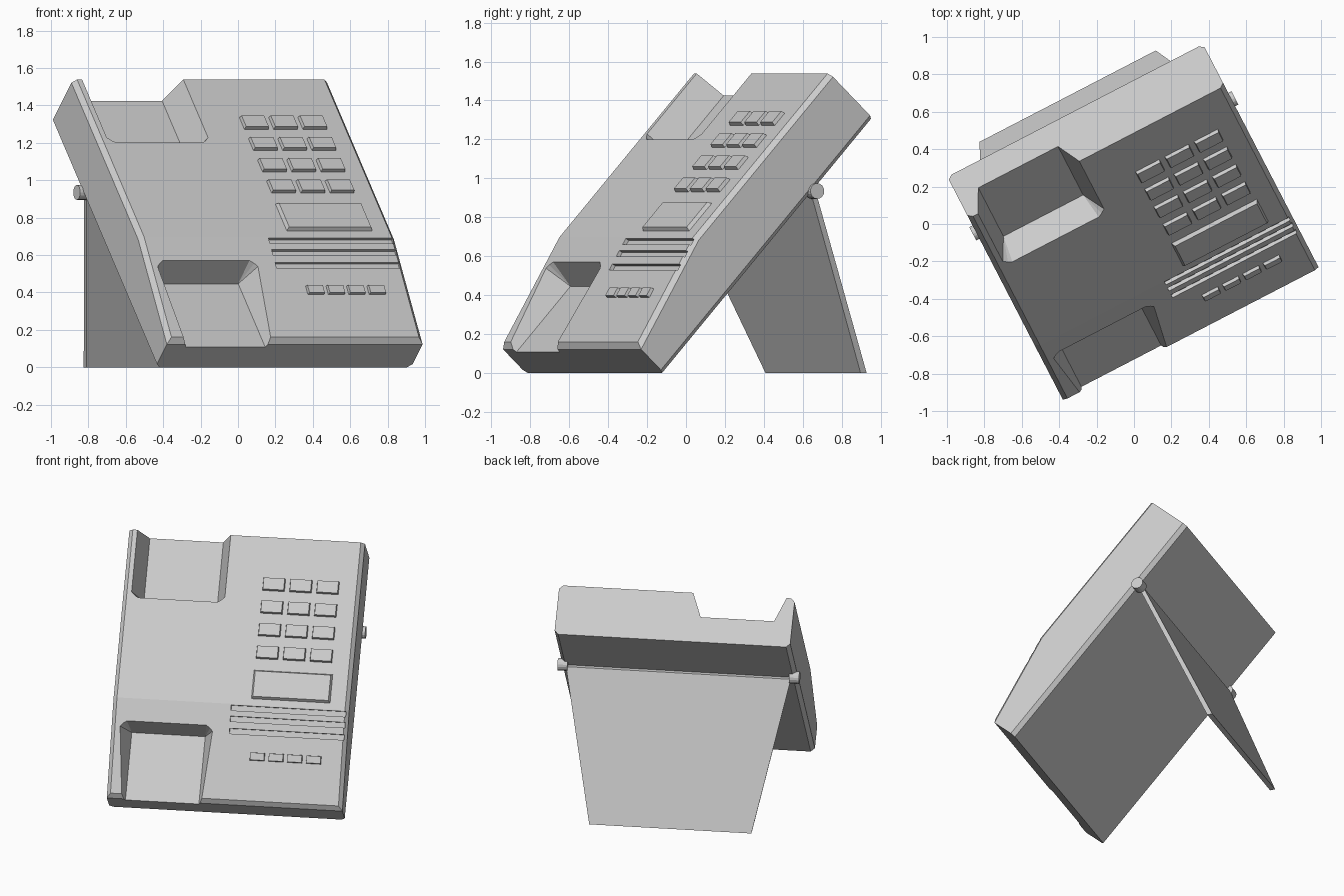
import bpy, bmesh, math
from mathutils import Matrix, Vector

if "Cube" in bpy.data.objects:
    bpy.data.objects.remove(bpy.data.objects["Cube"])

# Local frames: "stand frame" (u across, v back, z up), "desk frame" (u across, s up the slope, n off the slope)
YAW, PITCH = math.radians(27.4), math.radians(47.2)
WORLD = Matrix.Rotation(YAW, 4, 'Z')
SLAB = WORLD @ Matrix.Translation((0, -0.526, 0)) @ Matrix.Rotation(PITCH, 4, 'X')
HALF_W, LENGTH, THICK, FRONT_T, BEND = 0.77, 1.78, 0.342, 0.206, 0.635
TILT = math.atan2(THICK - FRONT_T, BEND)


def finish(name, bm, matrix):
    bmesh.ops.recalc_face_normals(bm, faces=bm.faces)
    bm.transform(matrix)
    mesh = bpy.data.meshes.new(name)
    bm.to_mesh(mesh)
    bm.free()
    ob = bpy.data.objects.new(name, mesh)
    bpy.context.collection.objects.link(ob)
    return ob


def top_matrix(u, s):
    """Matrix sitting on the sloped top surface at (u, s)."""
    if s < BEND:
        n = FRONT_T + s * math.tan(TILT)
        return SLAB @ Matrix.Translation((u, s, n)) @ Matrix.Rotation(TILT, 4, 'X')
    return SLAB @ Matrix.Translation((u, s, THICK))


def block(name, matrix, w, h, low, high, inset=0.0):
    """Box w x h from low to high, its top face inset."""
    bm = bmesh.new()
    bmesh.ops.create_cube(bm, size=1)
    for v in bm.verts:
        up = v.co.z > 0
        k = inset if up else 0
        v.co = (math.copysign(w / 2 - k, v.co.x),
                math.copysign(h / 2 - k, v.co.y), high if up else low)
    return finish(name, bm, matrix)


def cut(target, cutter):
    mod = target.modifiers.new("cut", 'BOOLEAN')
    mod.operation = 'DIFFERENCE'
    mod.solver = 'EXACT'
    mod.object = cutter
    bpy.context.view_layer.objects.active = target
    bpy.ops.object.modifier_apply(modifier=mod.name)
    bpy.data.objects.remove(cutter)


# Body: wedge-fronted slab extruded across its width, edges chamfered
profile = [(0, 0), (0, FRONT_T), (BEND, THICK), (LENGTH, THICK), (LENGTH, 0)]
bm = bmesh.new()
face = bm.faces.new([bm.verts.new((-HALF_W, s, n)) for s, n in profile])
ext = bmesh.ops.extrude_face_region(bm, geom=[face])
for v in [g for g in ext['geom'] if isinstance(g, bmesh.types.BMVert)]:
    v.co.x = HALF_W
edges = []
for e in bm.edges:
    a, b = (v.co for v in e.verts)
    along = abs(a.y - b.y) > 0.1
    front_lip = abs(a.x - b.x) > 0.1 and a.y < 0.01 and a.z > 0.1
    if along or front_lip:
        edges.append(e)
bmesh.ops.bevel(bm, geom=edges, offset=0.025, segments=1, affect='EDGES')
body = finish("body", bm, SLAB)


# Handset pockets: sloped-wall recesses with clipped corners, open at the slab ends
def pocket(wall, end, floor, surface):
    side = 1 if end > wall else -1
    pts = []
    slope = 0.065 / (surface - floor)
    for n, grow in ((floor, 0), (surface, 0.065), (0.5, 0.065 + slope * (0.5 - surface))):
        lo, hi = -0.65 - grow, -0.17 + grow
        w = wall + side * 0.03 * (1 - min(grow, 0.065) / 0.065)
        c = 0.045 * min(1, grow / 0.065)
        pts += [(lo, end, n), (hi, end, n), (lo + c, w, n), (hi - c, w, n),
                (lo, w + side * c, n), (hi, w + side * c, n)]
    bm = bmesh.new()
    for p in pts:
        bm.verts.new(p)
    bmesh.ops.remove_doubles(bm, verts=bm.verts, dist=1e-4)
    bmesh.ops.convex_hull(bm, input=bm.verts)
    bmesh.ops.dissolve_limit(bm, angle_limit=0.01, verts=bm.verts, edges=bm.edges)
    return finish("pocket_cutter", bm, SLAB)


cut(body, pocket(1.32, LENGTH + 0.1, 0.175, THICK))
cut(body, pocket(0.49, -0.1, 0.16, 0.31))

# Three speaker grooves
for s in (0.61, 0.54, 0.462):
    cut(body, block("groove_cutter", top_matrix(0.377, s), 0.75, 0.035, -0.02, 0.06))

# Number keys
for row in range(4):
    for col in range(3):
        block(f"key_{row}_{col}", top_matrix(0.207 + 0.176 * col, 1.46 - 0.155 * row),
              0.148, 0.09, -0.01, 0.02, 0.006)

# Small function keys
for i in range(4):
    block(f"function_key_{i}", top_matrix(0.195 + 0.123 * i, 0.308),
          0.1, 0.055, -0.01, 0.018, 0.004)

# Display panel
block("display", top_matrix(0.387, 0.775), 0.525, 0.205, -0.01, 0.02, 0.016)

# Rear stand: tapered leaning plate
bm = bmesh.new()
for v, z, half in ((0.34, 0.93, 0.735), (0.37, 0.93, 0.735), (0.735, 0, 0.53), (0.77, 0, 0.53)):
    for side in (-1, 1):
        bm.verts.new((side * half, v, z))
bmesh.ops.convex_hull(bm, input=bm.verts)
bmesh.ops.dissolve_limit(bm, angle_limit=0.01, verts=bm.verts, edges=bm.edges)
finish("rear_stand", bm, WORLD)

# Hinge pins at both ends of the stand
for name, side in (("left_hinge_pin", -1), ("right_hinge_pin", 1)):
    bm = bmesh.new()
    bmesh.ops.create_cone(bm, cap_ends=True, segments=16, radius1=0.04, radius2=0.04, depth=0.065)
    finish(name, bm, WORLD @ Matrix.Translation((side * 0.757, 0.35, 0.935))
           @ Matrix.Rotation(math.pi / 2, 4, 'Y'))
